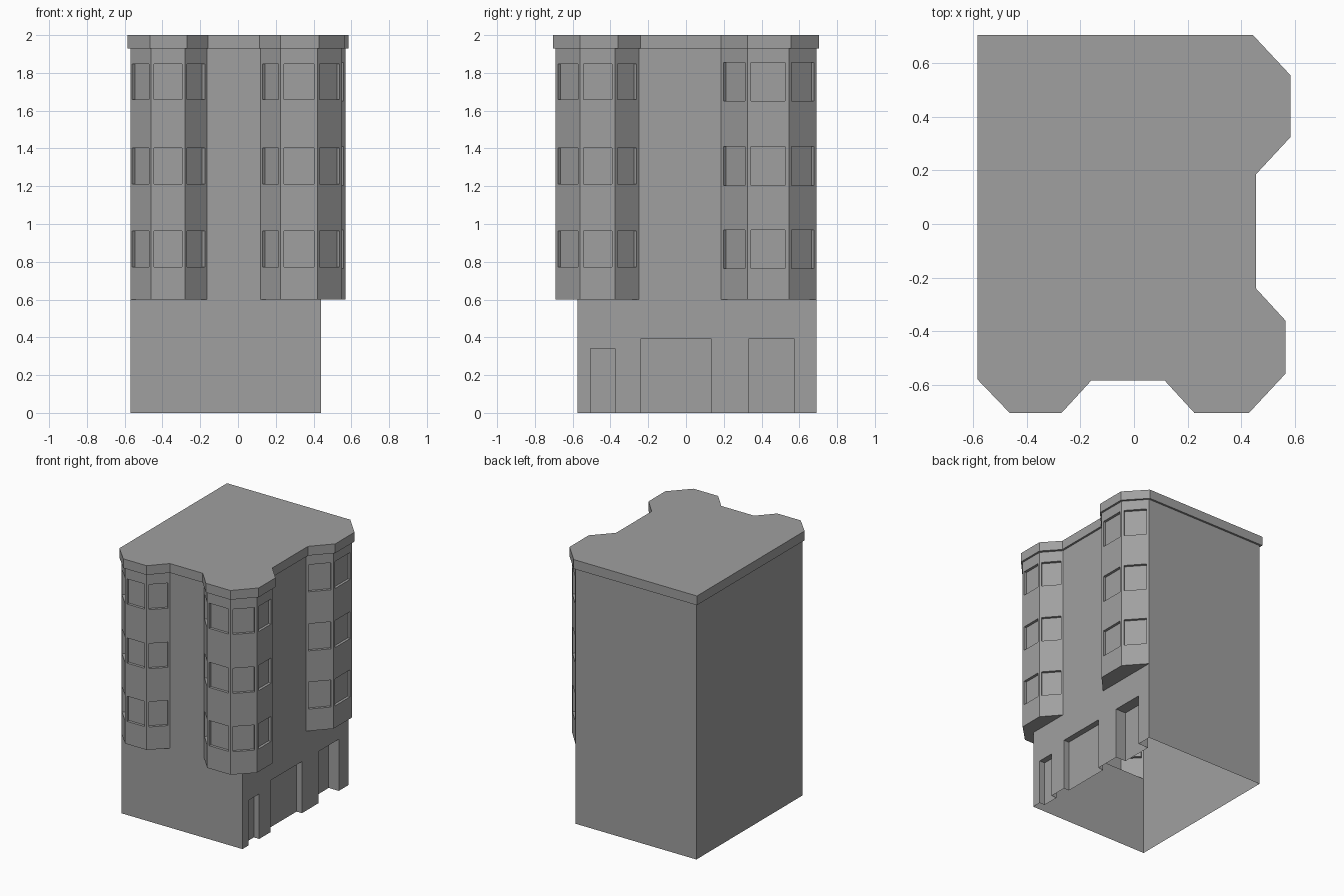
import bpy, bmesh
from mathutils import Vector

cube = bpy.data.objects.get("Cube")
if cube:
    bpy.data.objects.remove(cube)

GREY = (0.35, 0.35, 0.35, 1)
mat = bpy.data.materials.new("plain grey")
mat.use_nodes = True
mat.diffuse_color = GREY
mat.node_tree.nodes["Principled BSDF"].inputs["Base Color"].default_value = GREY

BASE_TOP, WALL_TOP, ROOF_TOP = 0.6, 1.93, 2.0
UP = Vector((0, 0, 1))


def add_face(bm, points):
    bm.faces.new([bm.verts.new(p) for p in points])


def finish(name, bm):
    bmesh.ops.remove_doubles(bm, verts=bm.verts[:], dist=0.0005)
    mesh = bpy.data.meshes.new(name)
    bm.to_mesh(mesh)
    bm.free()
    mesh.materials.append(mat)
    obj = bpy.data.objects.new(name, mesh)
    bpy.context.collection.objects.link(obj)
    return obj


def wall_panel(bm, start, end, z0, z1, openings=()):
    """Flat wall from start to end; openings are (u0, u1, low, high, depth)."""
    start, end = Vector((*start, 0)), Vector((*end, 0))
    along = (end - start).normalized()
    inward = along.cross(UP)
    length = (end - start).length

    def pt(u, z, d=0):
        return start + along * u + UP * z + inward * d

    us = sorted({0, length, *(u for o in openings for u in o[:2])})
    zs = sorted({z0, z1, *(z for o in openings for z in o[2:4])})
    for a, b in zip(us, us[1:]):
        for lo, hi in zip(zs, zs[1:]):
            u, z = (a + b) / 2, (lo + hi) / 2
            if not any(o[0] < u < o[1] and o[2] < z < o[3] for o in openings):
                add_face(bm, [pt(a, lo), pt(a, hi), pt(b, hi), pt(b, lo)])
    # recessed back and reveals
    for a, b, lo, hi, d in openings:
        ring = [(a, lo), (a, hi), (b, hi), (b, lo)]
        add_face(bm, [pt(u, z, d) for u, z in ring])
        for i, (p, q) in enumerate(zip(ring, ring[1:] + ring[:1])):
            if i == 3 and lo <= z0:
                continue
            add_face(bm, [pt(*p), pt(*q), pt(*q, d), pt(*p, d)])


# Outlines run clockwise seen from above
wall = [(-.57, .69), (.44, .69), (.57, .545), (.57, .325), (.44, .185),
        (.44, -.25), (.55, -.375), (.55, -.56), (.42, -.69), (.225, -.69),
        (.12, -.575), (-.165, -.575), (-.28, -.69), (-.46, -.69), (-.57, -.575)]
eaves = [(-.585, .705), (.445, .705), (.585, .555), (.585, .325), (.455, .185),
         (.455, -.24), (.565, -.36), (.565, -.56), (.43, -.705), (.225, -.705),
         (.115, -.585), (-.16, -.585), (-.27, -.705), (-.465, -.705), (-.585, -.58)]
base = [(-.57, .69), (.44, .69), (.44, -.575), (-.57, -.575)]
PLAIN_WALLS = (0, 4, 10, 14)

# Upper storeys with bay windows
bm = bmesh.new()
for i, p in enumerate(wall):
    q = wall[(i + 1) % len(wall)]
    windows = []
    if i not in PLAIN_WALLS:
        length = (Vector(q) - Vector(p)).length
        half = 0.102 if i < 4 else 0.095
        windows = [(length * .09, length * .91, z - half, z + half, .02)
                   for z in (.867, 1.307, 1.753)]
    wall_panel(bm, p, q, BASE_TOP, WALL_TOP, windows)
finish("upper_walls", bm)

# Ground storey with recessed doorways on the side
bm = bmesh.new()
doors = [(.115, .36, 0, .39, .085), (.555, .93, 0, .39, .045),
         (1.065, 1.195, 0, .34, .045)]
for i, p in enumerate(base):
    wall_panel(bm, p, base[(i + 1) % 4], 0, BASE_TOP, doors if i == 1 else ())
finish("ground_walls", bm)

# Undersides of the three bays
bm = bmesh.new()
for outline in (wall[1:5], wall[5:11] + [base[2]], wall[11:15]):
    add_face(bm, [(x, y, BASE_TOP) for x, y in outline])
finish("bay_undersides", bm)

# Overhanging roof slab with its soffit
bm = bmesh.new()
add_face(bm, [(x, y, ROOF_TOP) for x, y in reversed(eaves)])
for i, p in enumerate(eaves):
    j = (i + 1) % len(eaves)
    q = eaves[j]
    wall_panel(bm, p, q, WALL_TOP, ROOF_TOP)
    add_face(bm, [(*p, WALL_TOP), (*q, WALL_TOP),
                  (*wall[j], WALL_TOP), (*wall[i], WALL_TOP)])
finish("roof_slab", bm)
